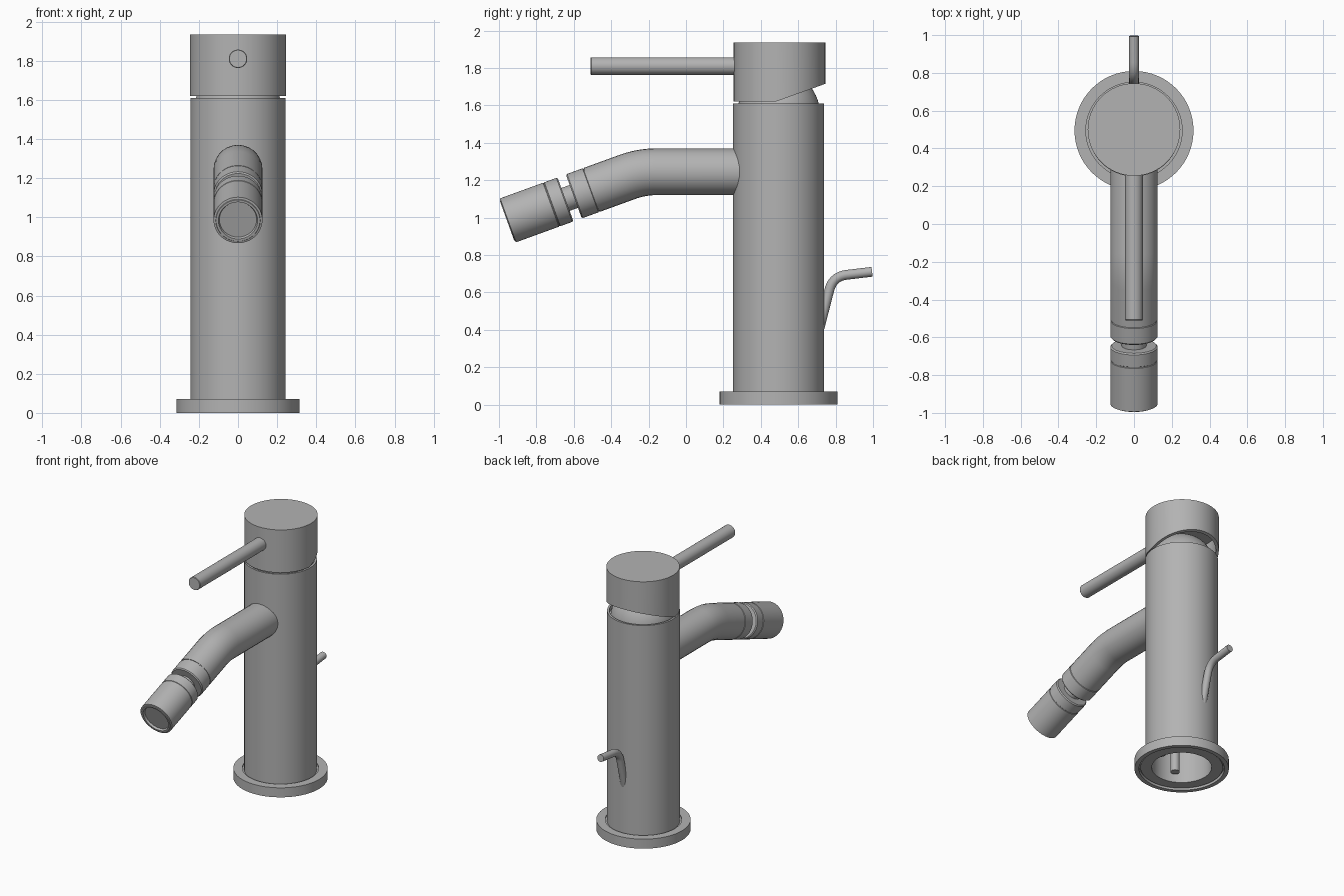
import bpy, bmesh, math
from mathutils import Vector

cube = bpy.data.objects.get("Cube")
if cube:
    bpy.data.objects.remove(cube, do_unlink=True)

CY = 0.495          # y of the upright axis
SEG = 64

metal = bpy.data.materials.new("brushed grey metal")
metal.use_nodes = True
GREY = (0.45, 0.45, 0.45, 1)
metal.diffuse_color = GREY
metal.node_tree.nodes["Principled BSDF"].inputs["Base Color"].default_value = GREY


def finish(obj):
    if not obj.data.materials:
        obj.data.materials.append(metal)
    bpy.ops.object.select_all(action="DESELECT")
    obj.select_set(True)
    bpy.context.view_layer.objects.active = obj
    bpy.ops.object.shade_smooth_by_angle(angle=math.radians(30))
    return obj


def lathe(name, profile, origin=(0, CY, 0), axis=(0, 0, 1), closed=False, cut=None):
    """Turn (radius, height) points round an axis."""
    bm = bmesh.new()
    pts = [bm.verts.new((r, 0, h)) for r, h in profile]
    edges = [bm.edges.new(p) for p in zip(pts, pts[1:])]
    if closed:
        edges.append(bm.edges.new((pts[-1], pts[0])))
    bmesh.ops.spin(bm, geom=pts + edges, cent=(0, 0, 0), axis=(0, 0, 1),
                   angle=math.tau, steps=SEG)
    bmesh.ops.remove_doubles(bm, verts=bm.verts, dist=1e-4)
    turn = Vector((0, 0, 1)).rotation_difference(Vector(axis)).to_matrix()
    bmesh.ops.transform(bm, matrix=turn.to_4x4(), verts=bm.verts)
    bmesh.ops.translate(bm, vec=origin, verts=bm.verts)
    if cut:
        bmesh.ops.bisect_plane(bm, geom=bm.verts[:] + bm.edges[:] + bm.faces[:],
                               plane_co=cut[0], plane_no=cut[1], clear_inner=True)
        rim = [e for e in bm.edges if e.is_boundary]
        bmesh.ops.triangle_fill(bm, edges=rim, use_beauty=True)
    bmesh.ops.recalc_face_normals(bm, faces=bm.faces)
    mesh = bpy.data.meshes.new(name)
    bm.to_mesh(mesh)
    bm.free()
    obj = bpy.data.objects.new(name, mesh)
    bpy.context.collection.objects.link(obj)
    return finish(obj)


def bent_rod(name, start, corner, end, radius, tangent, sides=12):
    """Round bar with one rounded bend."""
    a, c, b = (Vector(p) for p in (start, corner, end))
    p, q = c + (a - c).normalized() * tangent, c + (b - c).normalized() * tangent
    steps = [i / 12 for i in range(13)]
    path = [a] + [p * (1 - t) ** 2 + c * 2 * t * (1 - t) + q * t * t for t in steps] + [b]
    curve = bpy.data.curves.new(name, "CURVE")
    curve.dimensions = "3D"
    curve.bevel_depth = radius
    curve.bevel_resolution = sides
    curve.use_fill_caps = True
    spline = curve.splines.new("POLY")
    spline.points.add(len(path) - 1)
    for point, co in zip(spline.points, path):
        point.co = (*co, 1)
    obj = bpy.data.objects.new(name, curve)
    bpy.context.collection.objects.link(obj)
    bpy.ops.object.select_all(action="DESELECT")
    obj.select_set(True)
    bpy.context.view_layer.objects.active = obj
    bpy.ops.object.convert(target="MESH")
    return finish(bpy.context.object)


# Upright body, bored out from below, with a shallow seat on top
lathe("body", [(0, 0.9), (0.2, 0.9), (0.2, 0.02), (0.243, 0.02), (0.243, 1.61),
               (0.228, 1.61), (0.228, 1.58), (0, 1.58)])

# Base flange and the gasket under it
lathe("base_flange", [(0.285, 0), (0.315, 0), (0.315, 0.07), (0.255, 0.07),
                      (0.255, 0.06), (0.24, 0.06), (0.24, 0.025), (0.285, 0.025)],
      closed=True)
lathe("base_gasket", [(0.2, 0.01), (0.275, 0.01), (0.275, 0.03), (0.2, 0.03)], closed=True)

# Fixing studs inside the bore
for side, low in ((1, 0.15), (-1, 0.06)):
    lathe("fixing_stud", [(0, low), (0.03, low), (0.03, 0.9), (0, 0.9)],
          origin=(side * 0.06, CY - 0.14, 0))

# Cartridge dome under the head
arc = [math.radians(a) for a in range(0, 91, 6)]
lathe("cartridge_dome", [(0.22 * math.cos(a), 1.56 + 0.22 * math.sin(a)) for a in arc])

# Hollow head, cut on a slope at the back
lathe("head", [(0, 1.935), (0.245, 1.935), (0.245, 1.62), (0.225, 1.62),
               (0.225, 1.82), (0, 1.82)], origin=(0, 0.5, 0),
      cut=((0, 0.48, 1.62), (0, -0.095, 0.265)))

# Lever
lathe("lever", [(0, 0), (0.044, 0), (0.047, 0.004), (0.047, 0.79), (0, 0.79)],
      origin=(0, -0.51, 1.81), axis=(0, 1, 0))

# Spout: straight out of the body, then tilted down
tip = Vector((0, -0.957, 0.983))
up_axis = Vector((0, 0.94, 0.342)).normalized()
bent_rod("spout", (0, 0.35, 1.245), tip + up_axis * 0.766, tip + up_axis * 0.482,
         0.125, 0.08)

# Spout collar, swivel neck and aerator
lathe("spout_collar", [(0, 0.38), (0.118, 0.38), (0.125, 0.387), (0.125, 0.475),
                       (0.121, 0.478), (0.121, 0.49), (0, 0.49)], tip, up_axis)
lathe("swivel_neck", [(0.065, 0.32), (0.065, 0.39)], tip, up_axis)
lathe("aerator", [(0, 0.015), (0.095, 0.015), (0.1, 0), (0.112, 0), (0.114, 0.004),
                  (0.125, 0.006), (0.125, 0.25), (0.122, 0.252), (0.122, 0.256),
                  (0.125, 0.258), (0.125, 0.326), (0.118, 0.333), (0, 0.333)],
      tip, up_axis)

# Pop-up waste rod at the back
bent_rod("waste_rod", (0, 0.66, 0.2), (0, 0.785, 0.685), (0, 0.995, 0.71), 0.026, 0.075, 6)
